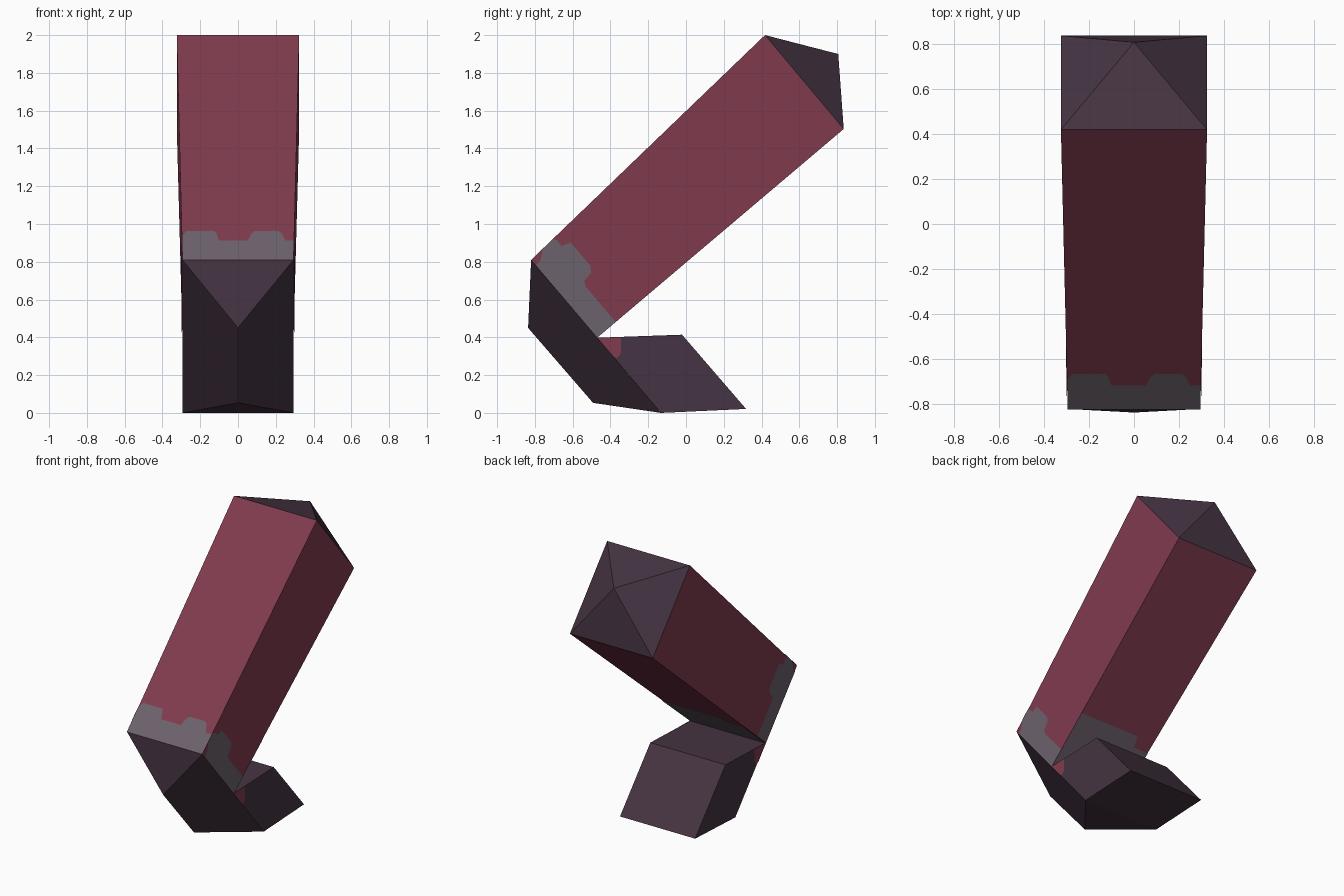
import bpy
from mathutils import Vector as V

if "Cube" in bpy.data.objects:
    bpy.data.objects.remove(bpy.data.objects["Cube"])


def material(name, rgb):
    lin = [((c / 255 + 0.055) / 1.055) ** 2.4 for c in rgb]
    m = bpy.data.materials.new(name)
    m.diffuse_color = (*lin, 1)
    m.use_nodes = True
    m.node_tree.nodes["Principled BSDF"].inputs["Base Color"].default_value = m.diffuse_color
    return m


RED = material("dark red", (128, 59, 78))
PURPLE = material("dark purple", (69, 52, 66))
GREY = material("warm grey", (108, 98, 108))


def build(name, verts, faces, mat):
    me = bpy.data.meshes.new(name)
    me.from_pydata(verts, [], faces)
    me.materials.append(mat)
    ob = bpy.data.objects.new(name, me)
    bpy.context.collection.objects.link(ob)
    return ob


def pair(x, y, z):
    """Left and right points of a mirrored pair."""
    return V((-x, y, z)), V((x, y, z))


def plate(name, a, b, a2, b2, outline, mat):
    """Painted patch: outline in (s across a-b, t along a-a2), just off the face."""
    n = (b - a).cross(a2 - a).normalized()
    if n.dot((a + b + a2 + b2) / 4 - CENTRE) < 0:
        n = -n
    pts = [a.lerp(b, s).lerp(a2.lerp(b2, s), t) + n * 0.003 for s, t in outline]
    idx = list(range(len(pts)))
    if (pts[1] - pts[0]).length and n.dot(sum(
            (pts[i - 1].cross(pts[i]) for i in idx), V())) < 0:
        idx.reverse()
    build(name, pts, [idx], mat)


# Key points of the upper segment: front and under edges, low and high ends
fl, fr = pair(0.294, -0.82, 0.81)
ul, ur = pair(0.294, -0.47, 0.398)
tfl, tfr = pair(0.324, 0.418, 2.0)
tul, tur = pair(0.324, 0.835, 1.503)
CENTRE = (fl + ur + tfl + tur) / 4

# Long red segment
build("upper_segment", [fl, fr, ur, ul, tfl, tfr, tur, tul],
      [(0, 1, 5, 4), (1, 2, 6, 5), (2, 3, 7, 6), (3, 0, 4, 7)], RED)

# Pyramid cap on the top end
build("top_cap", [tfl, tfr, tur, tul, V((0, 0.806, 1.90))],
      [(0, 1, 4), (1, 2, 4), (2, 3, 4), (3, 0, 4)], PURPLE)

# Ridged joint: a hip roof over the low ends of both segments
bl, br = pair(0.294, -0.132, 0.0)
build("ridged_joint", [fl, fr, br, bl, V((0, -0.836, 0.45)), V((0, -0.492, 0.053))],
      [(0, 4, 1), (1, 4, 5, 2), (2, 5, 3), (3, 5, 4, 0)], PURPLE)

# Short folded segment
el, er = pair(0.294, 0.318, 0.021)
gl, gr = pair(0.294, -0.021, 0.414)
build("lower_segment", [ul, ur, gr, gl, bl, br, er, el],
      [(0, 1, 2, 3), (1, 5, 6, 2), (4, 0, 3, 7), (3, 2, 6, 7), (5, 4, 7, 6)], PURPLE)

# Grey cuff patches with stepped edges
plate("front_cuff", fl, fr, tfl, tfr,
      [(0, 0), (1, 0), (1, .085), (.92, .085), (.89, .115), (.86, .126), (.65, .126),
       (.62, .115), (.59, .085), (.33, .085), (.31, .115), (.29, .126), (.04, .126),
       (0, .105)], GREY)
plate("under_cuff", ur, ul, tur, tul,
      [(0, 0), (1, 0), (1, .19), (.8, .19), (.78, .235), (0, .235)], GREY)
side = [(.07, 0), (.07, .02), (0, .05), (0, .09), (.03, .1), (.11, .1), (.14, .128),
        (.43, .128), (.49, .115), (.5, .083), (.56, .075), (1, .075), (1, 0)]
spot = [(0, 0), (.28, 0), (.47, .2), (.46, .27), (.27, .28), (.0, .28)]
spot_yz = [(-.47, .398), (-.344, .401), (-.344, .315), (-.365, .29), (-.385, .298)]
for tag, f, u, tf, tu, sx in (("left", fl, ul, tfl, tul, -1), ("right", fr, ur, tfr, tur, 1)):
    plate(tag + "_cuff", f, u, tf, tu, side, GREY)
    # Small red spot on the side of the folded segment
    order = range(5) if sx < 0 else range(4, -1, -1)
    build(tag + "_red_spot", [(sx * .297, y, z) for y, z in spot_yz], [list(order)], RED)
